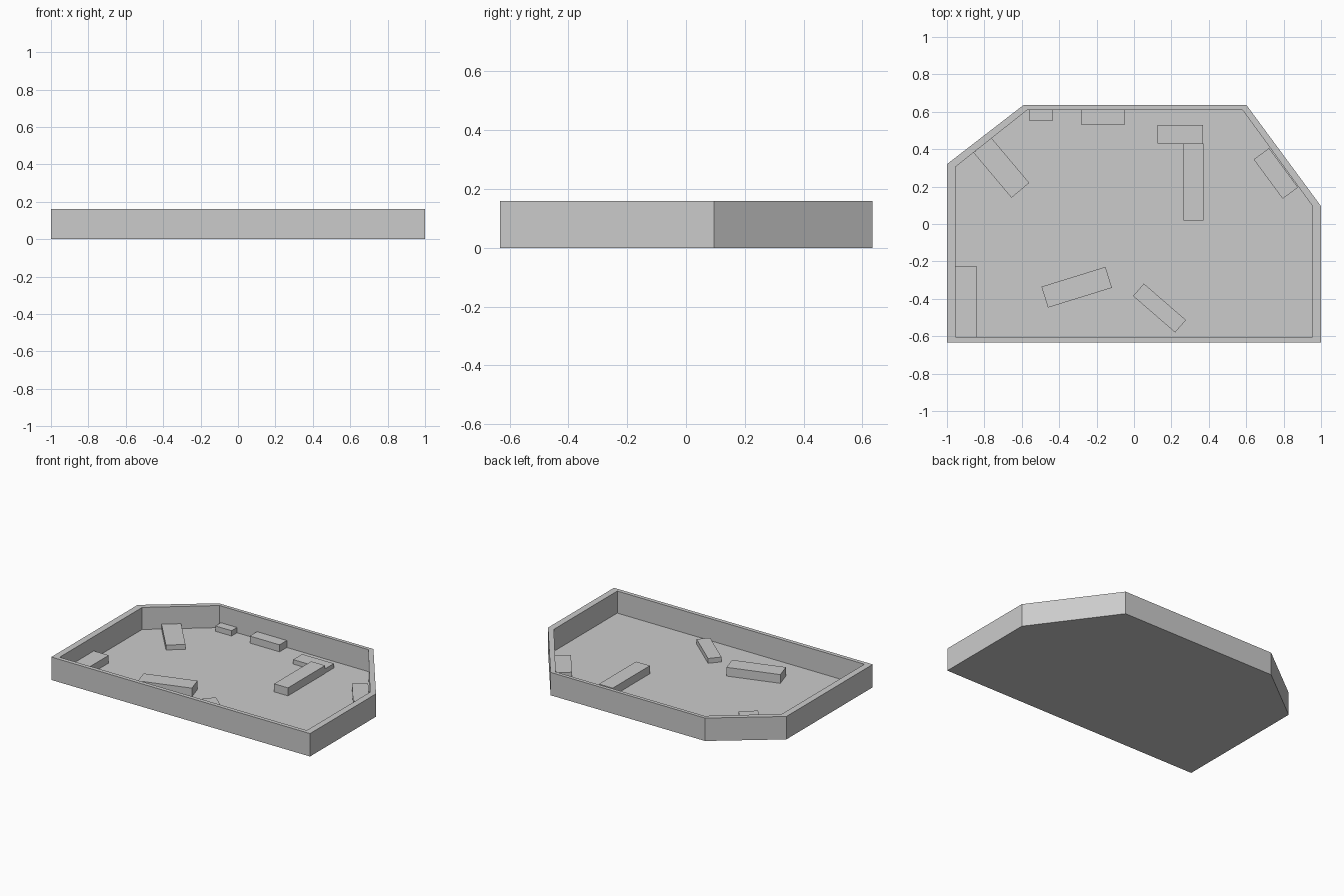
import bpy, bmesh
from mathutils import Vector

if "Cube" in bpy.data.objects:
    bpy.data.objects.remove(bpy.data.objects["Cube"])

FLOOR, RIM = 0.006, 0.16


def mesh_object(name, bm):
    bmesh.ops.recalc_face_normals(bm, faces=bm.faces[:])
    mesh = bpy.data.meshes.new(name)
    bm.to_mesh(mesh)
    bm.free()
    obj = bpy.data.objects.new(name, mesh)
    bpy.context.collection.objects.link(obj)
    return obj


def loop_verts(bm, outline, z):
    return [bm.verts.new((x, y, z)) for x, y in outline]


def bridge(bm, a, b):
    n = len(a)
    for i in range(n):
        j = (i + 1) % n
        bm.faces.new((a[i], a[j], b[j], b[i]))


def block(name, a, b, width, height):
    """Flat block: edge a-b is one long side, width extends to its left."""
    a, b = Vector(a), Vector(b)
    d = (b - a).normalized()
    side = Vector((-d.y, d.x)) * width
    outline = [a, b, b + side, a + side]
    bm = bmesh.new()
    low, high = loop_verts(bm, outline, FLOOR), loop_verts(bm, outline, height)
    bridge(bm, low, high)
    bm.faces.new(low)
    bm.faces.new(high)
    return mesh_object(name, bm)


# Tray with thin floor and clipped back corners
outer = [(-1, -0.633), (1, -0.633), (1, 0.095), (0.602, 0.635), (-0.592, 0.635), (-1, 0.32)]
inner = [(-0.955, -0.605), (0.955, -0.605), (0.955, 0.095), (0.58, 0.61), (-0.57, 0.61), (-0.955, 0.305)]
bm = bmesh.new()
rings = [loop_verts(bm, o, z) for o, z in
         ((outer, 0), (outer, RIM), (inner, RIM), (inner, FLOOR))]
for lower, upper in zip(rings, rings[1:]):
    bridge(bm, lower, upper)
bm.faces.new(rings[0])
bm.faces.new(rings[-1])
mesh_object("tray", bm)

# Blocks standing against the walls
block("left_wall_block", (-0.955, -0.605), (-0.84, -0.605), 0.377, 0.06)
block("back_wall_small_block", (-0.56, 0.55), (-0.435, 0.55), 0.06, 0.043)
block("back_wall_block", (-0.28, 0.53), (-0.05, 0.53), 0.08, 0.055)
block("left_corner_block", (-0.655, 0.14), (-0.56, 0.22), 0.315, 0.04)
block("right_corner_block", (0.64, 0.345), (0.795, 0.135), 0.102, 0.04)

# Freestanding blocks
block("t_block_top", (0.125, 0.43), (0.37, 0.43), 0.10, 0.037)
block("t_block_stem", (0.265, 0.02), (0.372, 0.02), 0.41, 0.062)
block("front_left_block", (-0.46, -0.447), (-0.118, -0.341), 0.117, 0.067)
block("front_right_block", (-0.005, -0.385), (0.22, -0.58), 0.088, 0.04)
